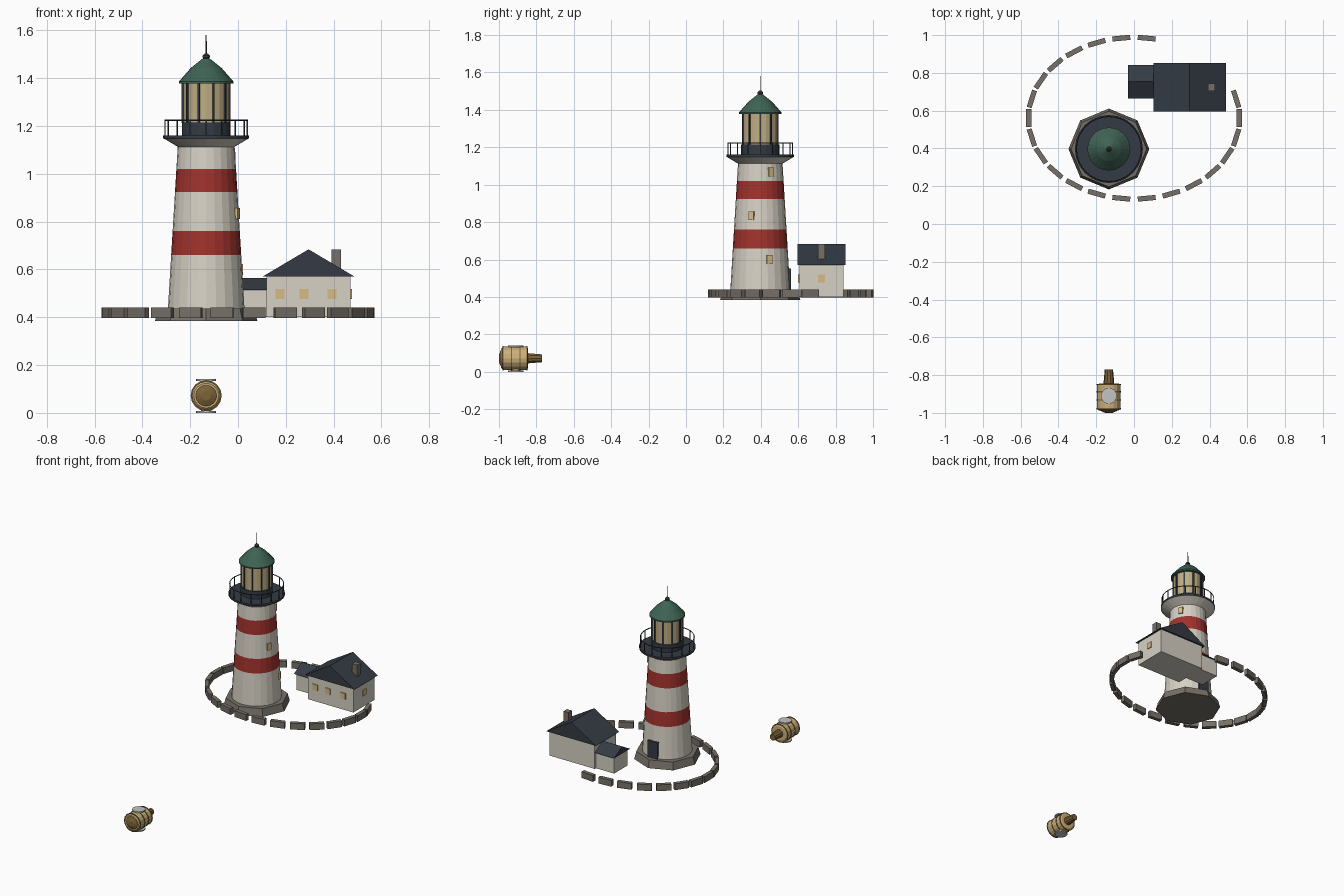
import bpy, bmesh, math
from math import sin, cos, pi, radians
from mathutils import Matrix, Vector

cube = bpy.data.objects.get("Cube")
if cube:
    bpy.data.objects.remove(cube, do_unlink=True)


def material(name, *rgb):
    m = bpy.data.materials.new(name)
    m.use_nodes = True
    m.diffuse_color = (*rgb, 1)
    m.node_tree.nodes["Principled BSDF"].inputs["Base Color"].default_value = (*rgb, 1)
    return m


WHITE = material("painted white", .68, .64, .56)
RED = material("band red", .36, .032, .026)
NAVY = material("slate navy", .035, .044, .058)
STONE = material("grey stone", .18, .16, .135)
GREEN = material("roof green", .05, .125, .09)
GLASS = material("lantern glass", .52, .42, .23)
GLOW = material("window yellow", .68, .5, .23)
BRASS = material("brass", .6, .43, .2)
BRONZE = material("dark bronze", .2, .125, .04)
PALE = material("pale metal", .55, .56, .54)


def finish(name, bm, *mats):
    bmesh.ops.recalc_face_normals(bm, faces=bm.faces)
    me = bpy.data.meshes.new(name)
    bm.to_mesh(me)
    bm.free()
    for m in mats:
        me.materials.append(m)
    ob = bpy.data.objects.new(name, me)
    bpy.context.collection.objects.link(ob)
    return ob


def lathe(name, at, profile, sides, mats, bands=None, tilt=Matrix()):
    """Revolve (radius, height) pairs; bands gives a material index per ring."""
    bm = bmesh.new()
    place = Matrix.Translation(at) @ tilt
    rings = [[bm.verts.new(place @ Vector((r * cos(2 * pi * i / sides), r * sin(2 * pi * i / sides), h)))
              for i in range(sides)] for r, h in profile]
    for k, (a, b) in enumerate(zip(rings, rings[1:])):
        for i in range(sides):
            j = (i + 1) % sides
            bm.faces.new((a[i], a[j], b[j], b[i])).material_index = bands[k] if bands else 0
    bm.faces.new(rings[0])
    bm.faces.new(rings[-1]).material_index = bands[-1] if bands else 0
    return finish(name, bm, *mats)


def box(name, at, size, mat, turn=0):
    bm = bmesh.new()
    bmesh.ops.create_cube(bm, size=1, matrix=Matrix.Translation(at) @ Matrix.Rotation(turn, 4, 'Z')
                          @ Matrix.Diagonal((*size, 1)))
    return finish(name, bm, mat)


def gable(name, at, width, length, height, turn=0):
    """Solid gable roof whose ridge runs along local y."""
    bm = bmesh.new()
    place = Matrix.Translation(at) @ Matrix.Rotation(turn, 4, 'Z')
    ends = [[bm.verts.new(place @ Vector((x, y, z)))
             for x, z in ((-width / 2, 0), (width / 2, 0), (0, height))] for y in (-length / 2, length / 2)]
    for e in ends:
        bm.faces.new(e)
    for i in range(3):
        j = (i + 1) % 3
        bm.faces.new((ends[0][i], ends[0][j], ends[1][j], ends[1][i]))
    return finish(name, bm, NAVY)


TX, TY = -.133, .397
AXIS = (TX, TY, 0)


def around(radius, angle, z):
    return (TX + radius * cos(angle), TY + radius * sin(angle), z)


def tower_radius(z):
    return .16 - (z - .437) * .041 / .678


# Tower: octagonal plinth, tapered banded shaft, flared gallery support
lathe("plinth", AXIS, [(.214, .385), (.2, .437)], 8, [STONE])
levels = [.437, .66, .76, .923, 1.02, 1.115]
lathe("tower_shaft", AXIS, [(tower_radius(z), z) for z in levels], 24,
      [WHITE, RED], [0, 1, 0, 1, 0])
lathe("gallery_support", AXIS, [(.119, 1.113), (.178, 1.148)], 24, [WHITE])
lathe("gallery_deck", AXIS, [(.18, 1.148), (.18, 1.161)], 24, [NAVY])

# Door and tower windows
box("tower_door", around(.15, pi / 2, .494), (.075, .03, .115), NAVY)
for z, deg in ((.6, 19), (.834, -20), (1.068, 28)):
    a = radians(deg)
    box("tower_window", around(tower_radius(z), a, z), (.016, .03, .046), GLOW, a)

# Gallery railing
POSTS = 16
for i in range(POSTS):
    box("rail_post", around(.172, 2 * pi * i / POSTS, 1.192), (.005, .005, .064), NAVY, 2 * pi * i / POSTS)
bpy.ops.mesh.primitive_torus_add(location=(TX, TY, 1.224), major_radius=.172, minor_radius=.003,
                                 major_segments=32, minor_segments=6)
rail = bpy.context.object
rail.name = "gallery_rail"
rail.data.materials.append(NAVY)

# Lantern room, glazing bars and roof
lathe("lantern_base", AXIS, [(.102, 1.161), (.102, 1.214)], 20, [NAVY])
lathe("lantern_glass", AXIS, [(.096, 1.214), (.096, 1.38)], 20, [GLASS])
BARS = 10
for i in range(BARS):
    a = 2 * pi * i / BARS
    box("glazing_bar", around(.098, a, 1.297), (.009, .008, .168), NAVY, a)
lathe("lantern_roof", AXIS, [(.114, 1.377), (.114, 1.386), (.064, 1.443), (.014, 1.483)], 24, [GREEN])
lathe("roof_finial", AXIS, [(.008, 1.478), (.015, 1.486), (.015, 1.494), (.007, 1.503)], 12, [NAVY])
lathe("lightning_rod", AXIS, [(.003, 1.5), (.002, 1.58)], 6, [NAVY])

# Keeper's house with side annex
HX, HY = .295, .724
box("house_walls", (HX, HY, .485), (.352, .236, .17), WHITE)
gable("house_roof", (HX, HY, .57), .385, .258, .114)
box("house_chimney", (.411, HY, .635), (.038, .038, .098), STONE)
for x in (.176, .276, .393):
    box("house_front_window", (x, HY - .118, .498), (.038, .012, .042), GLOW)
box("house_side_window", (HX + .176, HY, .498), (.012, .038, .042), GLOW)
box("annex_walls", (.05, .754, .457), (.145, .15, .114), WHITE)
gable("annex_roof", (.044, .754, .514), .178, .152, .05, pi / 2)

# Broken oval ring of wall stones, open beside the house
RING = 26
for k in range(6, 28):
    a = 2 * pi * k / RING
    tangent = math.atan2(.427 * cos(a), -.557 * sin(a))
    box("wall_stone", (.557 * cos(a), .56 + .427 * sin(a), .418), (.095, .027, .044), STONE, tangent)

# Lamp lying along y: barrel, front cone, bands, ribbed tail, end plates
LAY = Matrix.Rotation(-pi / 2, 4, 'X')
LAMP = (TX, -.91, .072)
lathe("lamp_barrel", LAMP, [(.052, -.078), (.062, -.068), (.062, .06), (.05, .066)], 16, [BRASS], tilt=LAY)
lathe("lamp_front_cone", LAMP, [(.046, -.076), (.042, -.08), (.02, -.09)], 16, [BRONZE], tilt=LAY)
lathe("lamp_front_boss", LAMP, [(.02, -.088), (.018, -.09)], 12, [BRASS], tilt=LAY)
for y in (-.068, -.022, .022, .06):
    lathe("lamp_band", LAMP, [(.065, y - .003), (.065, y + .003)], 16, [BRONZE], tilt=LAY)
lathe("lamp_tail", LAMP, [(.029, .06), (.022, .14)], 10, [BRONZE], tilt=LAY)
for s, z in ((1, .137), (-1, .004)):
    lathe("lamp_plate", (TX, LAMP[1], z), [(.042, -.004), (.042, .004)], 20, [PALE])
    lathe("lamp_plate_stem", (TX, LAMP[1], z - s * .005), [(.022, -.006), (.022, .006)], 12, [BRASS])
